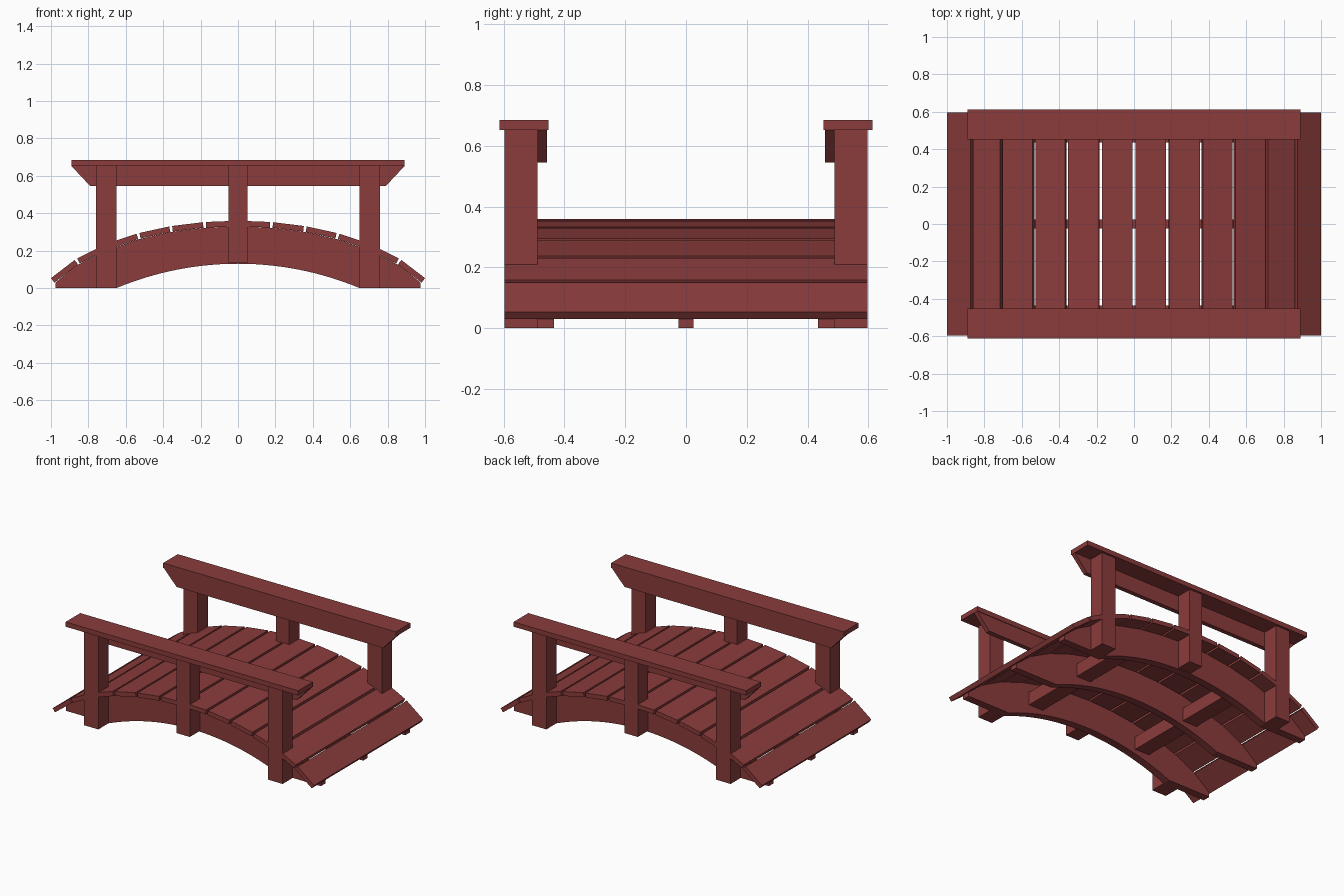
import bpy, math
from mathutils import Vector

if "Cube" in bpy.data.objects:
    bpy.data.objects.remove(bpy.data.objects["Cube"])

mat = bpy.data.materials.new("red_stained_wood")
mat.diffuse_color = (0.26, 0.045, 0.045, 1)
mat.use_nodes = True
mat.node_tree.nodes["Principled BSDF"].inputs["Base Color"].default_value = mat.diffuse_color


def extrude(name, profile, y0, y1):
    """Extrude an (x, z) outline from y0 to y1."""
    n = len(profile)
    verts = [(x, y, z) for y in (y0, y1) for x, z in profile]
    faces = [tuple(range(n)), tuple(reversed(range(n, 2 * n)))]
    faces += [(i, i + n, (i + 1) % n + n, (i + 1) % n) for i in range(n)]
    area = sum(profile[i - 1][0] * p[1] - p[0] * profile[i - 1][1]
               for i, p in enumerate(profile))
    if area < 0:
        faces = [tuple(reversed(f)) for f in faces]
    me = bpy.data.meshes.new(name)
    me.from_pydata(verts, [], faces)
    me.materials.append(mat)
    ob = bpy.data.objects.new(name, me)
    bpy.context.collection.objects.link(ob)
    return ob


def box(name, x0, x1, y0, y1, z0, z1):
    return extrude(name, [(x0, z0), (x1, z0), (x1, z1), (x0, z1)], y0, y1)


# deck curve: plank joints along the right half
joints = [(0, .36), (.18, .353), (.36, .331), (.535, .293),
          (.71, .234), (.867, .155), (1.0, .053)]

# deck planks, mirrored left and right
for i in range(6):
    a, b = Vector(joints[i]), Vector(joints[i + 1])
    d = (b - a).normalized()
    down = Vector((d.y, -d.x)) * 0.03
    down = -down if down.y > 0 else down
    a = a + d * 0.008
    b = b - d * (0.008 if i < 5 else 0)
    quad = [a, b, b + down, a + down]
    for s, side in ((1, "right"), (-1, "left")):
        extrude(f"deck_plank_{side}_{i + 1}", [(s * p.x, p.y) for p in quad], -.597, .597)

# arched beams under the deck
top = [(0, .33), (.18, .322), (.36, .3), (.535, .26), (.71, .2), (.867, .119), (.975, .03)]
R = (.65 ** 2 + .13 ** 2) / (2 * .13)
half = math.asin(.65 / R)
arch = [(R * math.sin(t), .13 - R + R * math.cos(t))
        for t in (-half + 2 * half * k / 28 for k in range(29))]
beam = [(-.975, 0)] + arch + [(.975, 0)] + top[::-1] + [(-x, z) for x, z in top[1:]]
for name, y0, y1 in (("front_beam", -.488, -.435), ("middle_beam", -.025, .025),
                     ("back_beam", .435, .488)):
    extrude(name, beam, y0, y1)

# cross braces between the beams
for s, side in ((1, "right"), (-1, "left")):
    box(f"{side}_cross_brace", s * .43 - .055, s * .43 + .055, -.44, .44, .12, .21)

# posts and handrails on both sides
for s, side in ((-1, "front"), (1, "back")):
    def span(a, b):
        return sorted((s * a, s * b))
    for x, z0, place in ((-.705, 0, "left"), (0, .135, "middle"), (.705, 0, "right")):
        w = .05 if x == 0 else .055
        box(f"{side}_{place}_post", x - w, x + w, *span(.488, .598), z0, .652)
    extrude(f"{side}_rail_board", [(-.79, .545), (.79, .545), (.89, .652), (-.89, .652)],
            *span(.457, .488))
    box(f"{side}_handrail", -.89, .89, *span(.453, .613), .652, .685)
